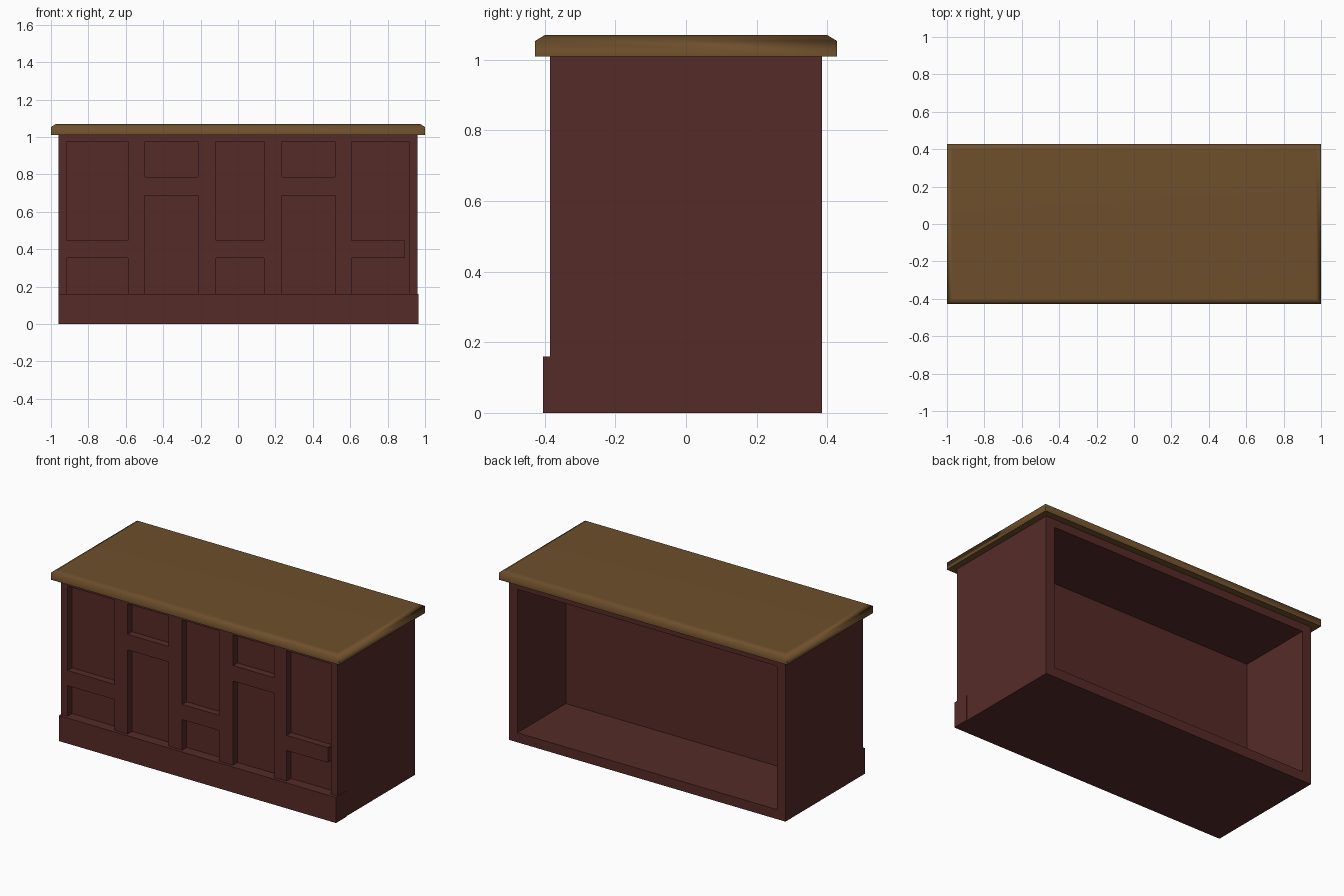
import bpy
import bmesh
from math import radians

if "Cube" in bpy.data.objects:
    bpy.data.objects.remove(bpy.data.objects["Cube"])


def material(name, rgb):
    m = bpy.data.materials.new(name)
    m.diffuse_color = (*rgb, 1)
    m.use_nodes = True
    m.node_tree.nodes["Principled BSDF"].inputs["Base Color"].default_value = m.diffuse_color
    return m


RED = material("dark_red_paint", (0.09, 0.024, 0.021))
WOOD = material("brown_wood", (0.155, 0.078, 0.025))


def add_box(bm, x0, x1, y0, y1, z0, z1):
    """Append an axis-aligned box and return its vertices."""
    verts = bmesh.ops.create_cube(bm, size=1)["verts"]
    for v in verts:
        v.co = (x1 if v.co.x > 0 else x0,
                y1 if v.co.y > 0 else y0,
                z1 if v.co.z > 0 else z0)
    return verts


def make_object(name, bm, mat=None):
    mesh = bpy.data.meshes.new(name)
    bmesh.ops.recalc_face_normals(bm, faces=bm.faces)
    bm.to_mesh(mesh)
    bm.free()
    ob = bpy.data.objects.new(name, mesh)
    bpy.context.collection.objects.link(ob)
    if mat:
        mesh.materials.append(mat)
    return ob


# Cabinet body
FRONT, BACK = -0.385, 0.385
bm = bmesh.new()
add_box(bm, -0.96, 0.96, FRONT, BACK, 0, 1.01)
cabinet = make_object("cabinet_body", bm, RED)

# Cutters: sunken front panels and the open back compartment
TOP, BOTTOM = 0.977, 0.16
tall_over_short = [(0.447, TOP), (BOTTOM, 0.352)]
short_over_tall = [(0.785, TOP), (BOTTOM, 0.688)]
columns = [
    (-0.913, -0.588, tall_over_short),
    (-0.497, -0.214, short_over_tall),
    (-0.118, 0.139, tall_over_short),
    (0.235, 0.519, short_over_tall),
    (0.607, 0.914, tall_over_short),
    (0.893, 0.914, [(BOTTOM, TOP)]),   # slot beside the last rail
]
bm = bmesh.new()
for x0, x1, spans in columns:
    for z0, z1 in spans:
        add_box(bm, x0, x1, FRONT - 0.1, FRONT + 0.045, z0, z1)
add_box(bm, -0.90, 0.90, -0.095, BACK + 0.1, 0.06, 0.96)
cutter = make_object("recess_cutter", bm)
cutter.hide_render = True

cut = cabinet.modifiers.new("recesses", 'BOOLEAN')
cut.operation = 'DIFFERENCE'
cut.solver = 'EXACT'
cut.use_self = True
cut.object = cutter
bpy.context.view_layer.update()
graph = bpy.context.evaluated_depsgraph_get()
carved = bpy.data.meshes.new_from_object(cabinet.evaluated_get(graph))
cabinet.modifiers.clear()
cabinet.data = carved
bpy.data.objects.remove(cutter)

# Plinth board along the front
bm = bmesh.new()
add_box(bm, -0.96, 0.964, -0.405, -0.30, 0, 0.16)
make_object("plinth", bm, RED)

# Countertop: slab with a shallow sloped rim
bm = bmesh.new()
add_box(bm, -1, 1, -0.427, 0.427, 1.01, 1.054)
top_face = max(bm.faces, key=lambda f: f.calc_center_median().z)
bmesh.ops.inset_region(bm, faces=[top_face], thickness=0.038, depth=0)
for v in top_face.verts:
    v.co.z = 1.07
top = make_object("countertop", bm, WOOD)
bpy.context.view_layer.objects.active = top
top.select_set(True)
bpy.ops.object.shade_smooth_by_angle(angle=radians(80))
top.modifiers.new("flat_top_shading", 'WEIGHTED_NORMAL').keep_sharp = True
